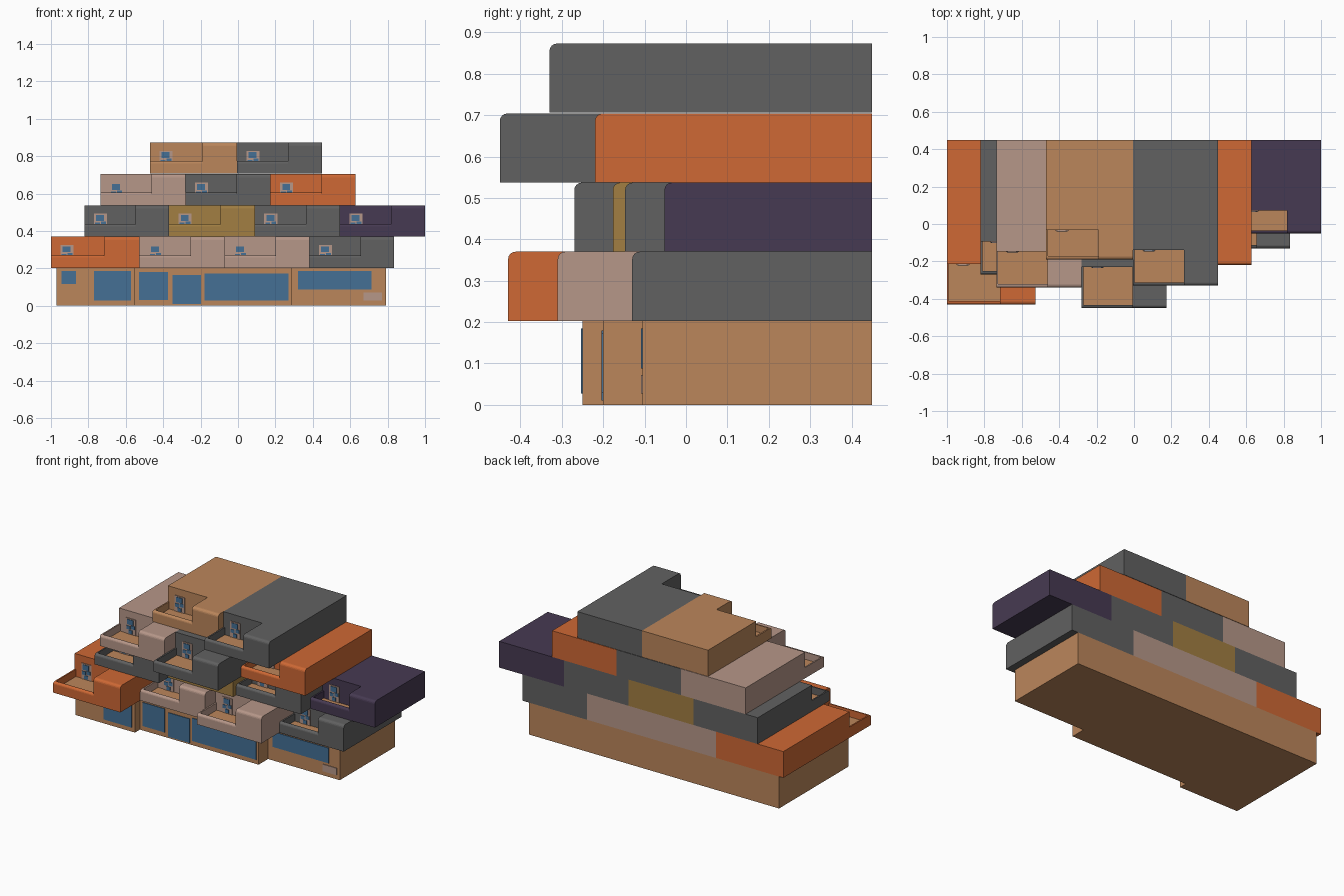
import bpy, bmesh, math

if "Cube" in bpy.data.objects:
    bpy.data.objects.remove(bpy.data.objects["Cube"])

BACK = 0.45      # shared rear wall plane
UNIT_H = 0.167   # height of one apartment tier


def material(name, rgb):
    m = bpy.data.materials.new(name)
    m.diffuse_color = (*rgb, 1)
    m.use_nodes = True
    m.node_tree.nodes["Principled BSDF"].inputs["Base Color"].default_value = m.diffuse_color
    return m


MATS = {
    "tan": material("tan", (0.50, 0.24, 0.105)),
    "orange": material("orange", (0.62, 0.14, 0.035)),
    "grey": material("dark_grey", (0.12, 0.12, 0.12)),
    "pink": material("dusty_pink", (0.47, 0.31, 0.25)),
    "gold": material("ochre", (0.36, 0.21, 0.055)),
    "purple": material("dark_purple", (0.062, 0.042, 0.085)),
    "blue": material("glass_blue", (0.058, 0.16, 0.30)),
}


def prism(bm, profile, x0, x1, slot=0):
    """Extrude a y-z profile along x."""
    a = [bm.verts.new((x0, y, z)) for y, z in profile]
    b = [bm.verts.new((x1, y, z)) for y, z in profile]
    n = len(profile)
    faces = [bm.faces.new(a), bm.faces.new(b[::-1])]
    for i in range(n):
        j = (i + 1) % n
        faces.append(bm.faces.new((a[i], b[i], b[j], a[j])))
    for f in faces:
        f.material_index = slot


def box(bm, x0, x1, y0, y1, z0, z1, slot=0):
    prism(bm, [(y0, z0), (y1, z0), (y1, z1), (y0, z1)], x0, x1, slot)


def rounded(y0, y1, z0, z1, r):
    """Rectangle whose front top corner is rounded."""
    arc = [(y0 + r - r * math.sin(t), z1 - r + r * math.cos(t))
           for t in (i * math.pi / 8 for i in range(5))]
    return [(y0, z0), (y1, z0), (y1, z1)] + arc


def finish(name, bm, colours):
    bmesh.ops.recalc_face_normals(bm, faces=bm.faces)
    me = bpy.data.meshes.new(name)
    bm.to_mesh(me)
    bm.free()
    for c in colours:
        me.materials.append(MATS[c])
    ob = bpy.data.objects.new(name, me)
    bpy.context.collection.objects.link(ob)
    return ob


def apartment(name, x0, x1, front, z0, colour):
    z1 = z0 + UNIT_H
    xm = x0 + 0.6 * (x1 - x0)                 # terrace / bay split
    wall = front + 0.245 * (BACK - front)     # recessed terrace wall
    rail = z0 + 0.068
    bm = bmesh.new()
    # recessed body and full-depth bay
    box(bm, x0, xm, wall, BACK, z0, z1)
    prism(bm, rounded(front, BACK, z0, z1, 0.018), xm, x1)
    # terrace slab, front parapet and side parapet
    box(bm, x0, xm, front + 0.018, wall, z0, z0 + 0.018)
    prism(bm, rounded(front, front + 0.018, z0, rail, 0.014), x0, xm)
    box(bm, x0, x0 + 0.009, front + 0.018, wall, z0, rail)
    # terrace floor finish
    box(bm, x0 + 0.009, xm, front + 0.018, wall, z0 + 0.018, z0 + 0.022, 1)
    finish(name, bm, [colour, "tan"])

    # terrace door with staggered panes
    bm = bmesh.new()
    dx = x0 + 0.05
    box(bm, dx, dx + 0.07, wall - 0.004, wall, z0 + 0.022, z0 + 0.122)
    for px, pz in ((0.012, 0.083), (0.006, 0.052), (0.038, 0.058), (0.022, 0.027)):
        w = 0.042 if pz > 0.08 else 0.026
        h = 0.032 if pz > 0.08 else 0.022
        box(bm, dx + px, dx + px + w, wall - 0.007, wall - 0.004,
            z0 + pz, z0 + pz + h, 1)
    finish(name + "_door", bm, ["pink", "blue"])


# Tiers: bottom height, x boundaries, then (front y, colour) for each unit
TIERS = [
    (0.203, [-1.0, -0.527, -0.072, 0.382, 0.835],
     [(-0.43, "orange"), (-0.23, "pink"), (-0.31, "pink"), (-0.13, "grey")]),
    (0.370, [-0.82, -0.368, 0.09, 0.545, 1.0],
     [(-0.27, "grey"), (-0.177, "gold"), (-0.147, "grey"), (-0.052, "purple")]),
    (0.537, [-0.735, -0.28, 0.175, 0.627],
     [(-0.34, "pink"), (-0.45, "grey"), (-0.22, "orange")]),
    (0.706, [-0.47, -0.005, 0.45], [(-0.19, "tan"), (-0.33, "grey")]),
]
for t, (z, xs, units) in enumerate(TIERS):
    for i, (front, colour) in enumerate(units):
        apartment(f"apartment_{t + 1}_{i + 1}", xs[i], xs[i + 1], front, z, colour)

# Ground floor in three stepped sections
SECTIONS = [
    ("ground_floor_left", -0.97, -0.55, -0.25,
     [(-0.945, -0.865, 0.115, 0.185), (-0.77, -0.572, 0.027, 0.185)]),
    ("ground_floor_middle", -0.55, 0.285, -0.20,
     [(-0.53, -0.375, 0.03, 0.18), (-0.35, -0.198, 0.01, 0.163),
      (-0.18, 0.27, 0.028, 0.173)]),
    ("ground_floor_right", 0.285, 0.79, -0.105, [(0.32, 0.715, 0.088, 0.185)]),
]
for name, x0, x1, y, windows in SECTIONS:
    bm = bmesh.new()
    box(bm, x0, x1, y, BACK, 0.0, 0.203)
    finish(name, bm, ["tan"])
    bm = bmesh.new()
    for wx0, wx1, wz0, wz1 in windows:
        box(bm, wx0, wx1, y - 0.004, y, wz0, wz1)
    finish(name + "_windows", bm, ["blue"])

# Small wall plaque
bm = bmesh.new()
box(bm, 0.67, 0.77, -0.109, -0.105, 0.027, 0.072)
finish("wall_plaque", bm, ["pink"])
